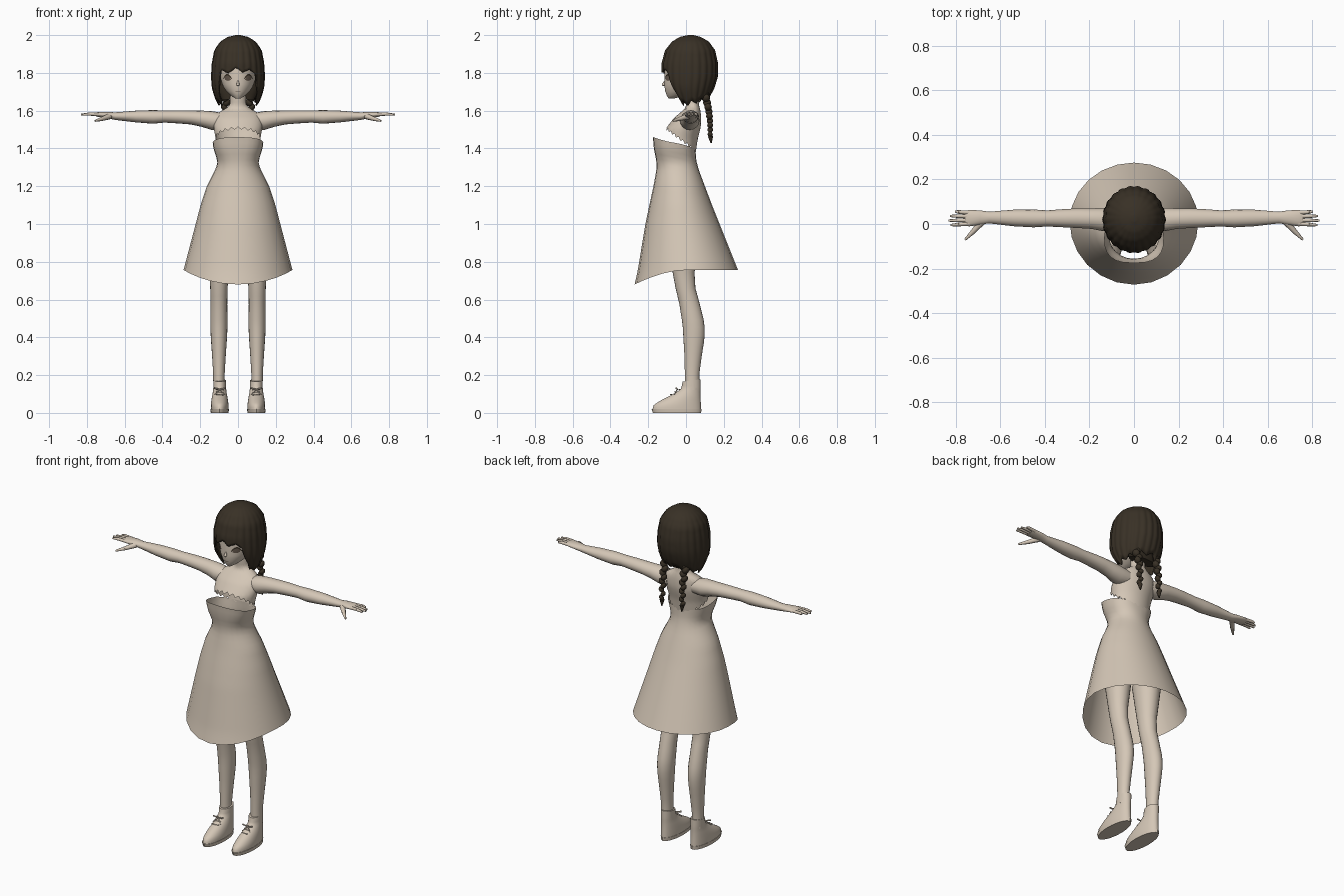
import bpy, bmesh
from math import sin, cos, pi, radians, copysign
from mathutils import Vector, Matrix

cube = bpy.data.objects.get("Cube")
if cube:
    bpy.data.objects.remove(cube)


def material(name, rgb):
    m = bpy.data.materials.new(name)
    m.use_nodes = True
    m.diffuse_color = (*rgb, 1)
    m.node_tree.nodes["Principled BSDF"].inputs["Base Color"].default_value = (*rgb, 1)
    return m


BEIGE = material("warm beige", (0.66, 0.57, 0.47))
HAIR = material("dark brown", (0.040, 0.030, 0.019))
IRIS = material("iris brown", (0.14, 0.105, 0.08))


def finish(bm, name, mat, mirror=False, angle=45):
    bmesh.ops.recalc_face_normals(bm, faces=bm.faces)
    me = bpy.data.meshes.new(name)
    bm.to_mesh(me)
    bm.free()
    ob = bpy.data.objects.new(name, me)
    bpy.context.collection.objects.link(ob)
    me.materials.append(mat)
    bpy.ops.object.select_all(action='DESELECT')
    ob.select_set(True)
    bpy.context.view_layer.objects.active = ob
    bpy.ops.object.shade_smooth_by_angle(angle=radians(angle))
    if mirror:
        ob.modifiers.new("mirror", 'MIRROR').use_mirror_merge = False
    return ob


def skin_rings(bm, rings, closed=True, caps=(True, True)):
    """Join rows of points with quads and optionally close the ends."""
    rows = [[bm.verts.new(p) for p in r] for r in rings]
    n = len(rows[0])
    for a, b in zip(rows, rows[1:]):
        for i in range(n if closed else n - 1):
            j = (i + 1) % n
            bm.faces.new((a[i], a[j], b[j], b[i]))
    for row, cap in zip((rows[0], rows[-1]), caps):
        if cap and closed:
            bm.faces.new(row)


def section(profile, z):
    """Interpolated (half width, front y, back y, squareness) at a height."""
    if z >= profile[0][0]:
        return profile[0][1:]
    for hi, lo in zip(profile, profile[1:]):
        if z >= lo[0]:
            t = (hi[0] - z) / (hi[0] - lo[0])
            return [u + (v - u) * t for u, v in zip(hi[1:], lo[1:])]
    return profile[-1][1:]


def shell(name, mat, profile, top, bottom, n=32, levels=14, cx=0, span=None, grow=1,
          ease=False, ridge=None, caps=(True, True), mirror=False, angle=45):
    """Upright lofted surface; angle 0 faces the front, top and bottom follow the angle."""
    get = lambda f, a: f(a) if callable(f) else f
    if span:
        angles = [span[0] + (span[1] - span[0]) * i / (n - 1) for i in range(n)]
    else:
        angles = [-pi + 2 * pi * i / n for i in range(n)]
    rings = []
    for k in range(levels + 1):
        t = k / levels
        t = 1 - cos(t * pi / 2) if ease else t
        ring = []
        for a in angles:
            hi, lo = get(top, a), get(bottom, a)
            z = hi + (lo - hi) * t
            rx, yf, yb, *rest = section(profile, z)
            p = rest[0] if rest else 1
            g = grow * (ridge(a, t) if ridge else 1)
            s, c = sin(a), cos(a)
            x = rx * g * copysign(abs(s) ** p, s)
            y = (yf + yb) / 2 - (yb - yf) / 2 * g * copysign(abs(c) ** p, c)
            ring.append((cx + x, y, z))
        rings.append(ring)
    bm = bmesh.new()
    skin_rings(bm, rings, not span, caps)
    return finish(bm, name, mat, mirror, angle)


def rod(bm, p, q, r1, r2, n=8):
    p, q = Vector(p), Vector(q)
    rot = (q - p).to_track_quat('Z', 'Y').to_matrix().to_4x4()
    bmesh.ops.create_cone(bm, cap_ends=True, segments=n, radius1=r1, radius2=r2,
                          depth=(q - p).length, matrix=Matrix.Translation((p + q) / 2) @ rot)


def ball(bm, c, scale, tilt=0):
    m = Matrix.Translation(c) @ Matrix.Rotation(tilt, 4, 'Y') @ Matrix.Diagonal((*scale, 1))
    bmesh.ops.create_uvsphere(bm, u_segments=12, v_segments=8, radius=1, matrix=m)


def saw(a, count):
    return abs((a * count / pi) % 2 - 1)


# Dress: strapless bodice flaring into a skirt with a dipped front hem
dress = [(1.47, .139, -.176, .05, .75), (1.40, .130, -.170, .05, .8), (1.35, .114, -.160, .053, .9),
         (1.32, .108, -.155, .058, .95), (1.28, .124, -.158, .070, 1), (1.20, .165, -.172, .100, 1),
         (1.10, .198, -.194, .138, 1), (1.00, .224, -.215, .178, 1), (.75, .290, -.256, .278, 1),
         (.68, .305, -.272, .300, 1)]
shell("dress", BEIGE, dress, lambda a: 1.43 + .03 * cos(a),
      lambda a: .757 - .077 * max(0, cos(a)) ** 2, n=24, levels=26, caps=(False, False))

# Upper body, ending in a ragged edge inside the dress
torso = [(1.70, .040, -.005, .065), (1.63, .043, 0, .068), (1.61, .065, -.005, .074),
         (1.59, .105, -.030, .078), (1.56, .125, -.065, .080), (1.53, .130, -.088, .080),
         (1.50, .127, -.110, .075), (1.45, .118, -.120, .062), (1.38, .112, -.120, .052)]
shell("upper_body", BEIGE, torso, 1.70,
      lambda a: 1.44 + .06 * cos(a) + .014 * saw(a, 22), n=88, levels=18, caps=(True, False))

# Head and face
head = [(1.96, .05, -.04, .09), (1.88, .10, -.10, .14), (1.82, .10, -.113, .14),
        (1.77, .093, -.114, .12), (1.73, .080, -.114, .09), (1.70, .060, -.109, .05),
        (1.68, .038, -.102, 0), (1.665, .014, -.092, -.06)]
shell("head", BEIGE, head, 1.96, 1.665, n=48, levels=24)
bm = bmesh.new()
rod(bm, (0, -.106, 1.765), (0, -.120, 1.738), .003, .008)
ball(bm, (0, -.119, 1.737), (.008, .009, .006))
finish(bm, "nose", BEIGE)

# Painted face details as thin plates
arc = lambda a, h: h * max(0, 1 - ((a - .62) / .27) ** 2)
shell("eye", IRIS, head, lambda a: 1.768 + arc(a, .022), lambda a: 1.768 - arc(a, .010),
      n=10, levels=3, span=(.42, .82), grow=1.02, mirror=True)
shell("eyelash", HAIR, head, lambda a: 1.773 + arc(a, .022), lambda a: 1.766 + arc(a, .020),
      n=12, levels=2, span=(.35, .93), grow=1.035, mirror=True)
shell("lips", IRIS, head, 1.7035, 1.7005, n=6, levels=1, span=(-.2, .2), grow=1.02)

# Bob hair: dome, fringe and side locks in one strand-ridged shell
bob = [(2.0, .012, .01, .04), (1.99, .055, -.035, .080), (1.965, .095, -.075, .122),
       (1.92, .126, -.112, .155), (1.85, .139, -.131, .171), (1.78, .143, -.131, .170),
       (1.72, .139, -.118, .152), (1.66, .120, -.075, .120), (1.61, .095, -.035, .10)]


def hair_end(a):
    f = abs(a)
    teeth = .024 * saw(a + .1, 11)
    if f < .72:
        return 1.805 + teeth - .02 * f
    if f < .95:
        return 1.78 - (f - .72) * .55 + teeth
    return 1.625 + teeth + .045 * max(0, (f - 1.5) / 1.64)


hair = shell("bob_hair", HAIR, bob, 2.0, hair_end, n=132, levels=20, ease=True, angle=60,
             ridge=lambda a, t: 1 - .03 * min(1, t * 3) * abs(cos(11 * a)) ** 3,
             caps=(True, False))
thick = hair.modifiers.new("thickness", 'SOLIDIFY')
thick.thickness = .008
thick.offset = -1

# Nape hair closing the bob underneath, with two plaits hanging from it
nape = [(1.82, .115, .02, .15), (1.72, .115, .02, .135), (1.66, .085, .03, .10)]
shell("nape_hair", HAIR, nape, 1.82, 1.66, n=24, levels=6)
bm = bmesh.new()
count = 10
for i in range(count):
    t = i / (count - 1)
    side = 1 if i % 2 else -1
    r = .023 - .009 * t
    ball(bm, (.066 + .006 * side, .098 + .07 * t - .04 * t * t, 1.69 - .215 * t),
         (r * .85, r, r * 1.05), side * .6)
rod(bm, (.066, .128, 1.478), (.066, .130, 1.462), .009, .009)
rod(bm, (.066, .130, 1.464), (.066, .133, 1.428), .014, .003)
finish(bm, "plait", HAIR, mirror=True)

# Arms reaching sideways: x, y, z, depth and height radii
arm = [(.08, .020, 1.545, .048, .042), (.14, .020, 1.548, .052, .050), (.19, .024, 1.557, .046, .043),
       (.25, .026, 1.564, .044, .037), (.31, .026, 1.567, .041, .035), (.39, .025, 1.569, .036, .032),
       (.45, .025, 1.567, .040, .036), (.54, .027, 1.569, .037, .031), (.65, .029, 1.571, .026, .020),
       (.69, .029, 1.576, .032, .017), (.74, .026, 1.580, .037, .013), (.757, .026, 1.580, .031, .008)]
bm = bmesh.new()
skin_rings(bm, [[(x, y + ry * cos(k * pi / 8), z + rz * sin(k * pi / 8)) for k in range(16)]
                for x, y, z, ry, rz in arm])
finish(bm, "arm", BEIGE, mirror=True, angle=60)

# Fingers and thumb
bm = bmesh.new()
for i, tip in enumerate((.822, .832, .824, .802)):
    y = .001 + .0165 * i
    spread = (i - 1.5) * .004
    mid = (.785, y + spread / 2, 1.582)
    rod(bm, (.735, y, 1.580), mid, .0095, .0085)
    rod(bm, mid, (tip, y + spread, 1.579), .0085, .005)
rod(bm, (.680, .012, 1.570), (.722, -.035, 1.556), .016, .011)
rod(bm, (.722, -.035, 1.556), (.757, -.070, 1.546), .011, .005)
finish(bm, "fingers", BEIGE, mirror=True)

# Legs
leg = [(.95, .075, -.10, .07), (.74, .050, -.070, .045), (.66, .046, -.055, .050),
       (.58, .044, -.036, .072), (.47, .046, -.018, .099), (.40, .043, -.014, .099),
       (.30, .036, -.008, .083), (.20, .030, -.006, .070), (.12, .030, -.005, .070)]
shell("leg", BEIGE, leg, .95, .12, n=20, levels=20, cx=.101, mirror=True)

# Ankle boots with soles and laces
boot = [(.178, .034, -.015, .078), (.13, .034, -.025, .078), (.11, .036, -.050, .077),
        (.085, .041, -.095, .077), (.06, .045, -.145, .078), (.04, .047, -.172, .079),
        (.018, .047, -.178, .080)]
shell("boot", BEIGE, boot, lambda a: .172 - .006 * cos(a), .015, n=28, levels=12, cx=.097, mirror=True)
shell("boot_sole", BEIGE, [(.02, .049, -.182, .082), (0, .047, -.175, .080)], .02, 0,
      n=28, levels=1, cx=.097, mirror=True, angle=30)
bm = bmesh.new()
for y, z in ((-.036, .122), (-.058, .108), (-.080, .095)):
    rod(bm, (.077, y + .008, z), (.117, y - .002, z + .003), .003, .003, 6)
for s in (-1, 1):
    rod(bm, (.097, -.046, .124), (.097 + s * .030, -.052, .132), .003, .005, 6)
    rod(bm, (.097, -.046, .124), (.097 + s * .026, -.062, .098), .003, .002, 6)
finish(bm, "boot_laces", BEIGE, mirror=True)
